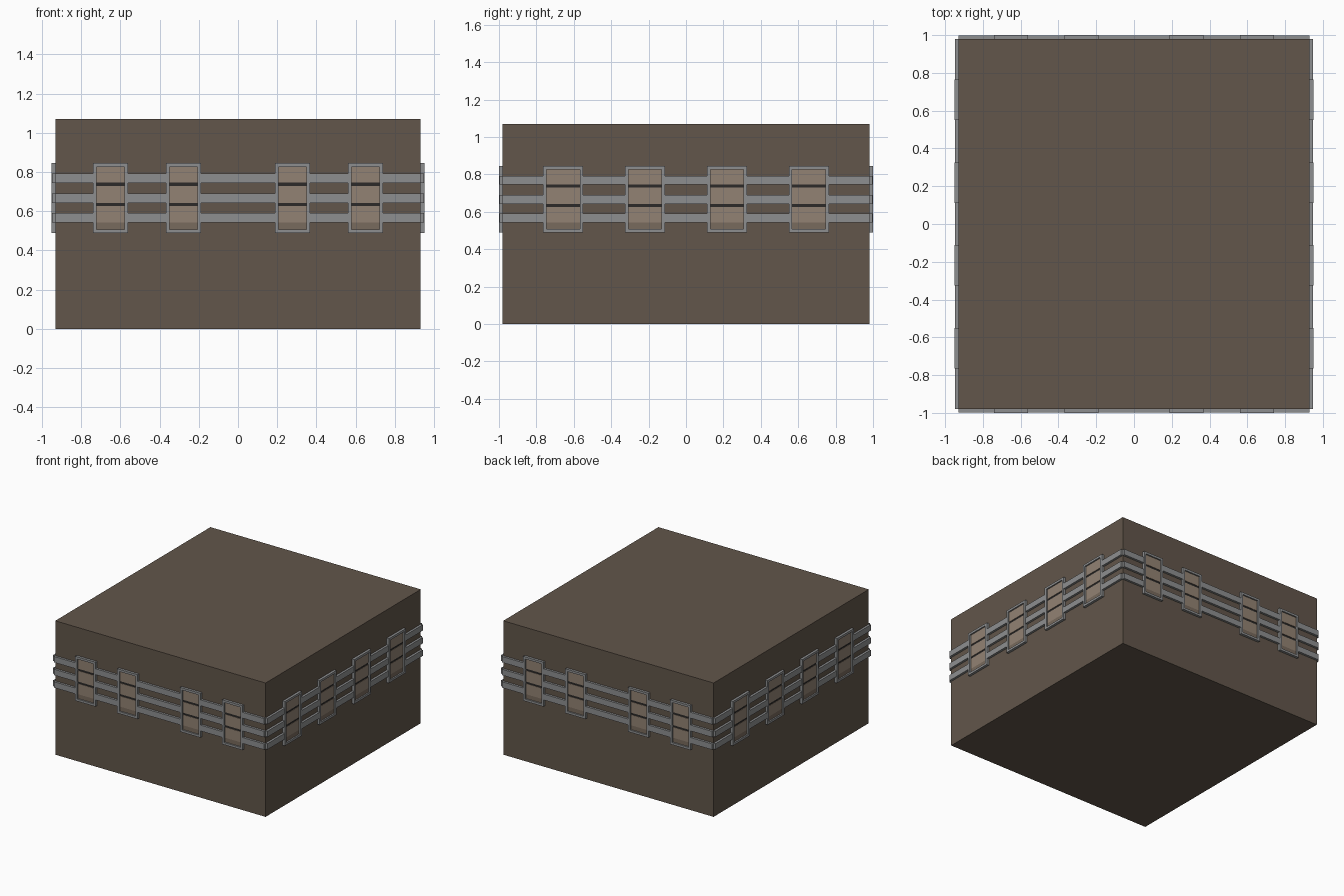
import bpy, bmesh, math
from mathutils import Matrix, Vector

if "Cube" in bpy.data.objects:
    bpy.data.objects.remove(bpy.data.objects["Cube"])


def material(name, rgb):
    m = bpy.data.materials.new(name)
    m.diffuse_color = (*rgb, 1)
    m.use_nodes = True
    m.node_tree.nodes["Principled BSDF"].inputs["Base Color"].default_value = m.diffuse_color
    return m


WALL = material("brown wall", (0.122, 0.093, 0.069))
METAL = material("grey trim", (0.27, 0.275, 0.28))
PANE = material("tan pane", (0.29, 0.225, 0.172))
SILL = material("dark tan sill", (0.19, 0.145, 0.11))
DARK = material("dark slot", (0.025, 0.023, 0.022))

HX, HY, HEIGHT = 0.93, 0.98, 1.07


def make_object(name, boxes, mat, matrix=Matrix()):
    """One object made of boxes (x0, x1, y0, y1, z0, z1)."""
    bm = bmesh.new()
    for x0, x1, y0, y1, z0, z1 in boxes:
        m = Matrix.Translation(((x0 + x1) / 2, (y0 + y1) / 2, (z0 + z1) / 2))
        m = m @ Matrix.Diagonal((x1 - x0, y1 - y0, z1 - z0, 1))
        bmesh.ops.create_cube(bm, size=1, matrix=m)
    bm.transform(matrix)
    mesh = bpy.data.meshes.new(name)
    bm.to_mesh(mesh)
    bm.free()
    mesh.materials.append(mat)
    ob = bpy.data.objects.new(name, mesh)
    bpy.context.collection.objects.link(ob)
    return ob


# Main block
make_object("building_block", [(-HX, HX, -HY, HY, 0, HEIGHT)], WALL)

BARS = [(0.543, 0.59), (0.643, 0.69), (0.745, 0.792)]
Z0, Z1, RIM = 0.49, 0.845, 0.018


def facade(side, half, dist, centres, width, angle):
    """Trim of one wall, laid out facing -y and turned into place."""
    turn = Matrix.Rotation(angle, 4, "Z")
    w = width / 2

    # Horizontal rails between the windows
    cuts = [-half] + [c + s * w for c in centres for s in (-1, 1)] + [half]
    rails = [(a, b, -dist - 0.018, -dist, z0, z1)
             for a, b in zip(cuts[::2], cuts[1::2]) for z0, z1 in BARS]
    make_object(side + "_rails", rails, METAL, turn)

    frames, panes, sills, slots = [], [], [], []
    for c in centres:
        a, b, y = c - w, c + w, -dist - 0.02
        i, j = a + RIM, b - RIM
        # Window frame
        frames += [(a, i, y, -dist, Z0, Z1), (b - RIM, b, y, -dist, Z0, Z1),
                   (i, j, y, -dist, Z0, Z0 + RIM), (i, j, y, -dist, Z1 - RIM, Z1)]
        # Three panes, the sill below and the dark gaps between
        p = -dist - 0.009
        panes += [(i, j, p, -dist, z0, z1) for z0, z1 in
                  ((0.542, 0.627), (0.643, 0.73), (0.746, Z1 - RIM))]
        sills.append((i, j, p, -dist, Z0 + RIM, 0.542))
        slots += [(i, j, -dist - 0.006, -dist, z, z + 0.016) for z in (0.627, 0.73)]
    make_object(side + "_window_frames", frames, METAL, turn)
    make_object(side + "_window_panes", panes, PANE, turn)
    make_object(side + "_window_sills", sills, SILL, turn)
    make_object(side + "_window_slots", slots, DARK, turn)


FRONT = (-0.65, -0.278, 0.278, 0.65)
SIDE = (-0.657, -0.219, 0.219, 0.657)
facade("front", HX, HY, FRONT, 0.18, 0)
facade("back", HX, HY, FRONT, 0.18, math.pi)
facade("right", HY, HX, SIDE, 0.214, math.pi / 2)
facade("left", HY, HX, SIDE, 0.214, -math.pi / 2)
